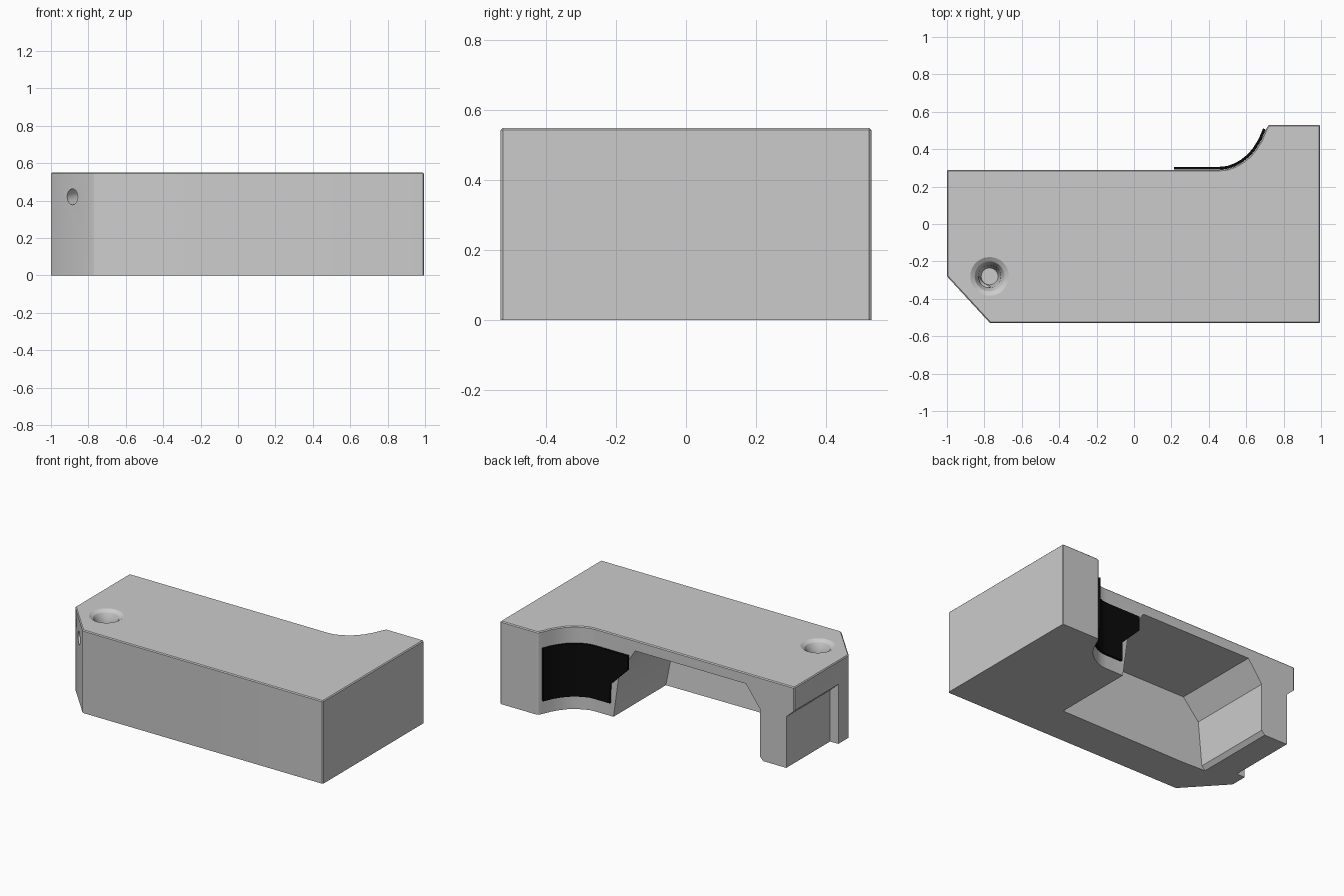
import bpy, bmesh
from mathutils import Vector

if "Cube" in bpy.data.objects:
    bpy.data.objects.remove(bpy.data.objects["Cube"])

ARC = [(.46, .29), (.50, .294), (.54, .308), (.58, .33), (.62, .362),
       (.65, .398), (.68, .446), (.705, .505)]


def make_object(name, bm):
    bmesh.ops.recalc_face_normals(bm, faces=bm.faces)
    me = bpy.data.meshes.new(name)
    bm.to_mesh(me)
    bm.free()
    ob = bpy.data.objects.new(name, me)
    bpy.context.collection.objects.link(ob)
    return ob


def prism(near, far):
    """Closed solid between two matching point loops."""
    bm = bmesh.new()
    a = [bm.verts.new(p) for p in near]
    b = [bm.verts.new(p) for p in far]
    bm.faces.new(a)
    bm.faces.new(b)
    for i in range(len(a)):
        j = (i + 1) % len(a)
        bm.faces.new((a[i], a[j], b[j], b[i]))
    bmesh.ops.recalc_face_normals(bm, faces=bm.faces)
    return bm


def lathe(name, profile, sides=32):
    """Round solid on the z axis from (radius, z) rings."""
    bm = bmesh.new()
    from math import cos, sin, tau
    rings = [[bm.verts.new((r * cos(tau * i / sides), r * sin(tau * i / sides), z))
              for i in range(sides)] for r, z in profile]
    for lo, hi in zip(rings, rings[1:]):
        for i in range(sides):
            j = (i + 1) % sides
            bm.faces.new((lo[i], lo[j], hi[j], hi[i])).smooth = True
    bm.faces.new(rings[0])
    bm.faces.new(rings[-1])
    return make_object(name, bm)


def cut(target, cutter):
    m = target.modifiers.new(cutter.name, 'BOOLEAN')
    m.operation = 'DIFFERENCE'
    m.solver = 'EXACT'
    m.object = cutter
    bpy.context.view_layer.objects.active = target
    bpy.ops.object.modifier_apply(modifier=m.name)
    bpy.data.objects.remove(cutter)


# Main body with softened top rim and vertical corners
outline = [(-1, .29), (-1, -.28), (-.77, -.53), (.995, -.53), (.995, .53),
           (.72, .53)] + ARC[::-1]
bm = prism([(x, y, 0) for x, y in outline], [(x, y, .55) for x, y in outline])
rim = []
for e in bm.edges:
    zs = [v.co.z for v in e.verts]
    if min(zs) > .5 or (abs(zs[0] - zs[1]) > .5 and e.calc_face_angle() > .6):
        rim.append(e)
bmesh.ops.bevel(bm, geom=rim, offset=.006, segments=1, affect='EDGES')
body = make_object("body", bm)

# Open cavity through the back and underside, with chamfered upper corners
section = [(.345, -.1), (.33, 0), (.288, .30), (.17, .48), (-.643, .48),
           (-.746, .34), (-.746, .025), (-.77, 0), (-.77, -.1)]
cavity = make_object("cavity_cutter", prism(
    [(x, -.26 - .05 * max(z, 0) / .48, z) for x, z in section],
    [(x, .7, z) for x, z in section]))
cut(body, cavity)

# Recess in the outer left side
section = [(-1.1, -.1), (-.94, -.1), (-.94, .34), (-1, .395), (-1.1, .487)]
recess = make_object("side_recess_cutter", prism(
    [(x, -.17, z) for x, z in section], [(x, .7, z) for x, z in section]))
cut(body, recess)

# Flared top hole and the small hole leading to it from the angled corner
flare = lathe("flared_hole_cutter", [(.045, .39), (.055, .43), (.06, .48), (.067, .51),
                                     (.08, .535), (.105, .551), (.105, .6)])
flare.location = (-.772, -.28, 0)
bpy.context.view_layer.update()
cut(body, flare)
tube = lathe("small_hole_cutter", [(.042, -.05), (.042, .15)], 24)
start, end = Vector((-.885, -.405, .42)), Vector((-.772, -.28, .45))
tube.location = start
tube.rotation_mode = 'QUATERNION'
tube.rotation_quaternion = (end - start).to_track_quat('Z', 'Y')
bpy.context.view_layer.update()
cut(body, tube)

bpy.ops.object.select_all(action='DESELECT')
body.select_set(True)
bpy.context.view_layer.objects.active = body
bpy.ops.object.shade_smooth_by_angle(angle=.45)

# Thin dark pad following the curved back wall
path = [(.215, .29, .345), (.345, .29, .215), (.347, .29, .09)]
path += [(x, y, .09) for x, y in ARC]
bm = bmesh.new()
cols = []
for i, (x, y, zb) in enumerate(path):
    p, q = path[max(i - 1, 0)], path[min(i + 1, len(path) - 1)]
    n = Vector((p[1] - q[1], q[0] - p[0])).normalized()
    cols.append([[bm.verts.new((x + n.x * d, y + n.y * d, z)) for z in (zb, .44)]
                 for d in (.001, .016)])
for a, b in zip(cols, cols[1:]):
    loop_a = [a[0][0], a[0][1], a[1][1], a[1][0]]
    loop_b = [b[0][0], b[0][1], b[1][1], b[1][0]]
    for i in range(4):
        j = (i + 1) % 4
        bm.faces.new((loop_a[i], loop_a[j], loop_b[j], loop_b[i]))
for c in (cols[0], cols[-1]):
    bm.faces.new((c[0][0], c[0][1], c[1][1], c[1][0]))
pad = make_object("curved_pad", bm)
black = bpy.data.materials.new("black")
black.diffuse_color = (.003, .003, .003, 1)
black.use_nodes = True
black.node_tree.nodes["Principled BSDF"].inputs["Base Color"].default_value = black.diffuse_color
pad.data.materials.append(black)
